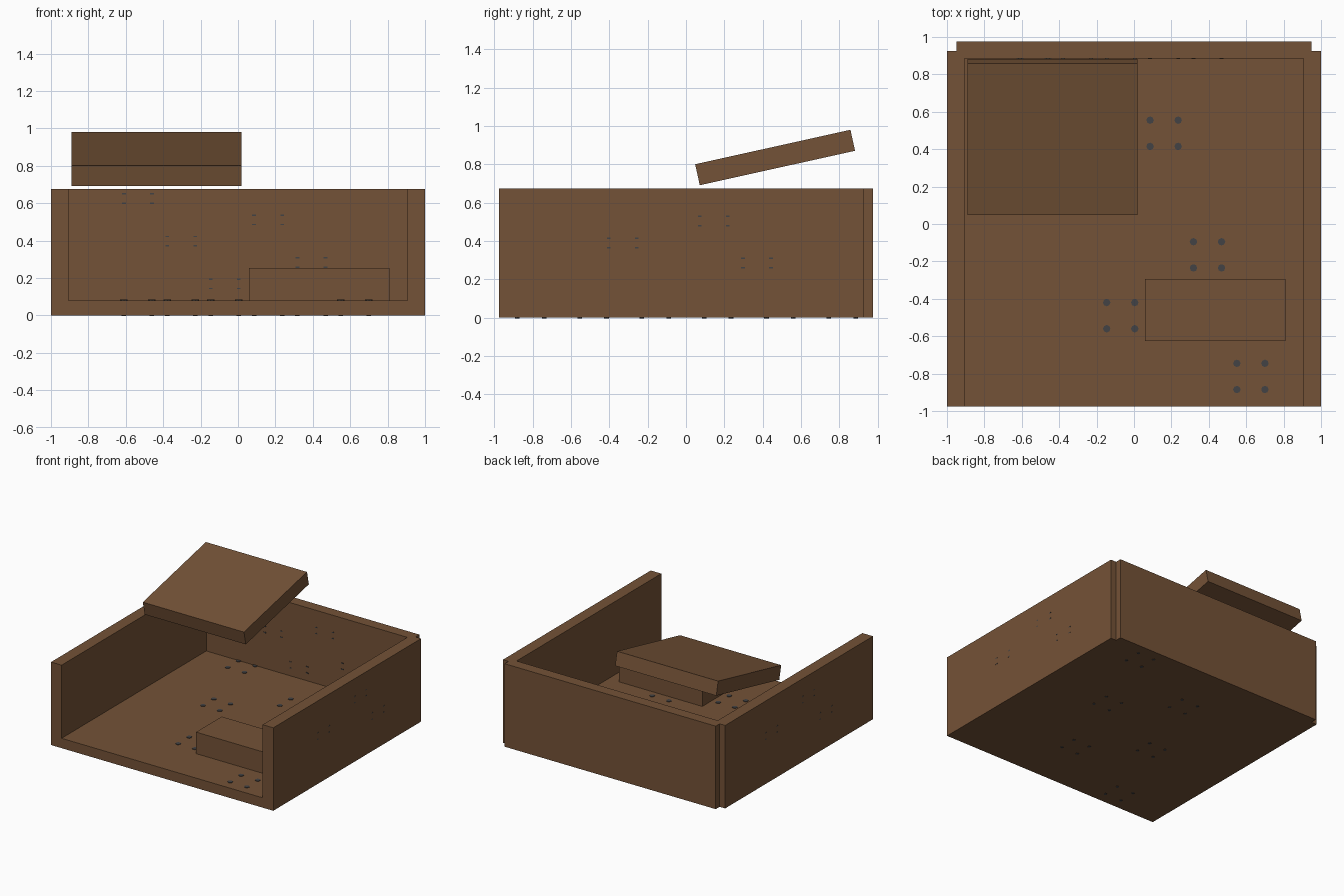
import bpy, bmesh, math
from mathutils import Matrix, Vector

cube = bpy.data.objects.get("Cube")
if cube:
    bpy.data.objects.remove(cube, do_unlink=True)


def material(name, color):
    m = bpy.data.materials.new(name)
    m.use_nodes = True
    m.diffuse_color = (*color, 1)
    m.node_tree.nodes["Principled BSDF"].inputs["Base Color"].default_value = (*color, 1)
    return m


brown = material("brown", (0.175, 0.085, 0.038))
grey = material("dark grey", (0.055, 0.055, 0.058))


def make_object(name, bm, mat):
    bmesh.ops.recalc_face_normals(bm, faces=bm.faces)
    mesh = bpy.data.meshes.new(name)
    bm.to_mesh(mesh)
    bm.free()
    mesh.materials.append(mat)
    ob = bpy.data.objects.new(name, mesh)
    bpy.context.collection.objects.link(ob)
    return ob


def box(name, lo, hi, mat):
    lo, hi = Vector(lo), Vector(hi)
    bm = bmesh.new()
    bmesh.ops.create_cube(bm, size=1, matrix=Matrix.Translation((lo + hi) / 2)
                          @ Matrix.Diagonal((*(hi - lo), 1)))
    return make_object(name, bm, mat)


# Open-fronted tray: notched outline extruded, then hollowed
half = [(1, -0.975), (1, 0.925), (0.95, 0.925), (0.95, 0.975)]
outline = half + [(-x, y) for x, y in reversed(half)]
bm = bmesh.new()
base = bm.faces.new([bm.verts.new((x, y, 0)) for x, y in outline])
top = bmesh.ops.extrude_face_region(bm, geom=[base])["geom"]
bmesh.ops.translate(bm, vec=(0, 0, 0.675),
                    verts=[g for g in top if isinstance(g, bmesh.types.BMVert)])
tray = make_object("tray", bm, brown)

cutter = box("tray_cutter", (-0.905, -1.2, 0.08), (0.905, 0.885, 1), brown)
cutter.hide_render = True
cut = tray.modifiers.new("hollow", 'BOOLEAN')
cut.operation = 'DIFFERENCE'
cut.solver = 'EXACT'
cut.object = cutter
bpy.context.view_layer.update()
hollowed = bpy.data.meshes.new_from_object(
    tray.evaluated_get(bpy.context.evaluated_depsgraph_get()))
tray.modifiers.clear()
tray.data = hollowed
bpy.data.objects.remove(cutter, do_unlink=True)

# Block resting on the tray floor
box("floor_block", (0.06, -0.625, 0.08), (0.81, -0.295, 0.255), brown)

# Tilted slab above the rear right corner
slab = box("tilted_slab", (-0.455, -0.415, -0.056), (0.455, 0.415, 0.056), brown)
slab.location = (-0.435, 0.465, 0.836)
slab.rotation_euler.x = math.radians(12.5)

# Studs in groups of four, scattered over floor and underside
order = [5, 3, 1, 4, 2, 0]
bm_top, bm_under = bmesh.new(), bmesh.new()
for i, j in enumerate(order):
    cx, cy = -0.535 + 0.232 * i, -0.815 + 0.325 * j
    for dx in (-0.075, 0.075):
        for dy in (-0.07, 0.07):
            for b, r, y, z in ((bm_top, 0.02, cy + dy, 0.081),
                               (bm_under, 0.012, -cy + dy, 0)):
                bmesh.ops.create_cone(b, cap_ends=True, segments=8, radius1=r, radius2=r,
                                      depth=0.006,
                                      matrix=Matrix.Translation((cx + dx, y, z)))
make_object("floor_studs", bm_top, grey)
make_object("underside_studs", bm_under, grey)

# Tiny flat marks on the side walls
bm = bmesh.new()
for side in (-1, 1):
    for cy, cz in ((-0.33, 0.39), (0.145, 0.505), (0.37, 0.285)):
        for dy in (-0.073, 0.073):
            for dz in (-0.025, 0.025):
                bmesh.ops.create_cube(bm, size=1, matrix=Matrix.Translation(
                    (side * 0.999, side * cy + dy, cz + dz))
                    @ Matrix.Diagonal((0.004, 0.02, 0.007, 1)))
make_object("side_marks", bm, grey)

# Matching marks on the inside of the back wall
bm = bmesh.new()
for i, j in enumerate(order[:5]):
    for dx in (-0.075, 0.075):
        for dz in (-0.025, 0.025):
            bmesh.ops.create_cube(bm, size=1, matrix=Matrix.Translation(
                (-0.535 + 0.232 * i + dx, 0.884, 0.055 + 0.114 * j + dz))
                @ Matrix.Diagonal((0.02, 0.004, 0.007, 1)))
make_object("back_wall_marks", bm, grey)
